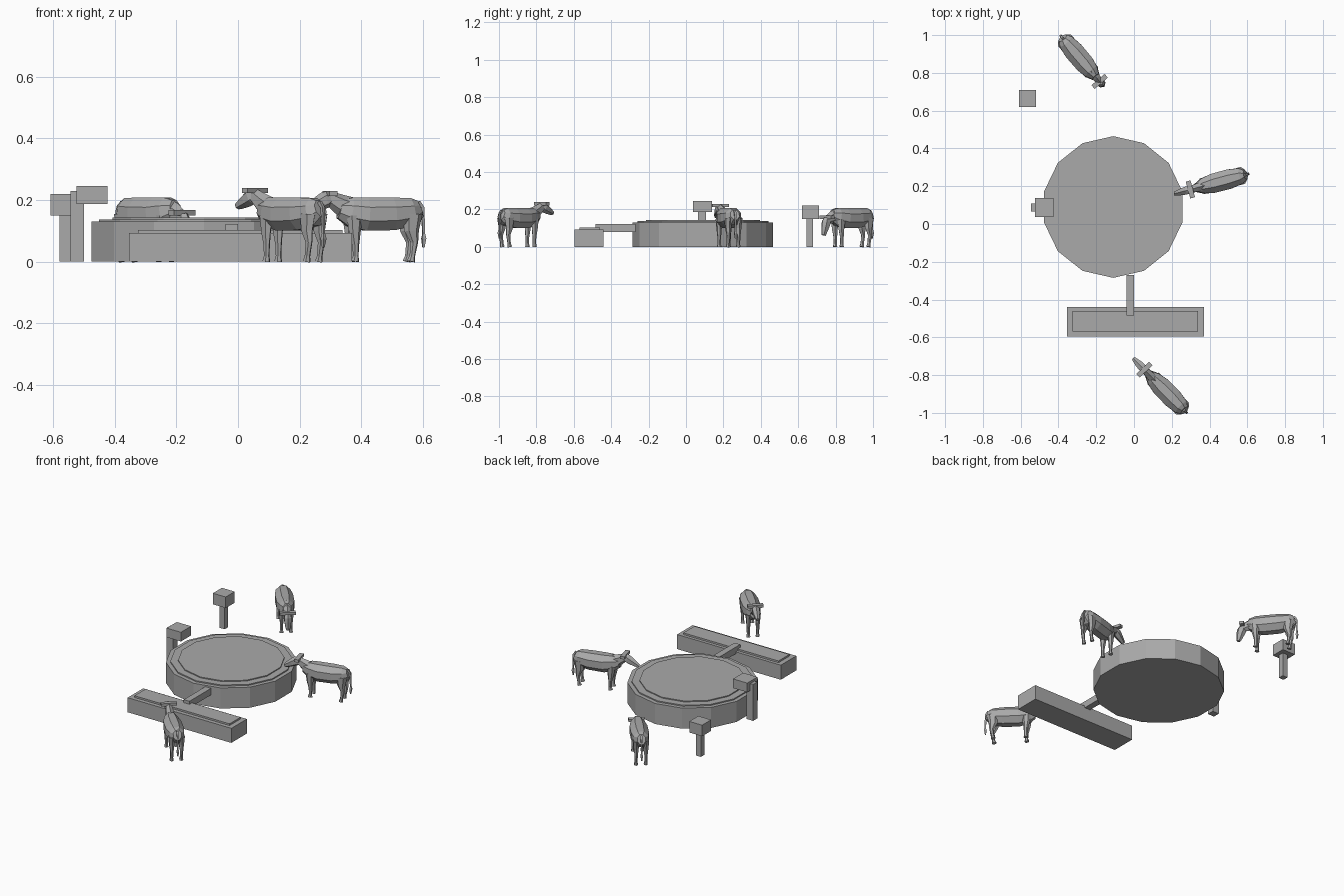
import bpy, bmesh, math
from mathutils import Matrix, Vector

if "Cube" in bpy.data.objects:
    bpy.data.objects.remove(bpy.data.objects["Cube"], do_unlink=True)

grey = bpy.data.materials.new("plain_grey")
grey.use_nodes = True
grey.diffuse_color = (0.4, 0.4, 0.4, 1)
grey.node_tree.nodes["Principled BSDF"].inputs["Base Color"].default_value = (0.4, 0.4, 0.4, 1)


def finish(name, bm, matrix=None):
    bmesh.ops.recalc_face_normals(bm, faces=bm.faces)
    mesh = bpy.data.meshes.new(name)
    bm.to_mesh(mesh)
    bm.free()
    mesh.materials.append(grey)
    obj = bpy.data.objects.new(name, mesh)
    bpy.context.collection.objects.link(obj)
    if matrix:
        obj.matrix_world = matrix
    return obj


def box(name, x, y, z, matrix=None):
    """Box from (min, max) pairs."""
    bm = bmesh.new()
    size = Matrix.Diagonal((x[1] - x[0], y[1] - y[0], z[1] - z[0], 1))
    centre = Vector((sum(x) / 2, sum(y) / 2, sum(z) / 2))
    bmesh.ops.create_cube(bm, size=1, matrix=Matrix.Translation(centre) @ size)
    return finish(name, bm, matrix)


def disc(name, centre, radius, z0, z1, sides):
    bm = bmesh.new()
    place = Matrix.Translation((*centre, (z0 + z1) / 2)) @ Matrix.Rotation(math.pi / 2, 4, "Z")
    spin = Matrix.Rotation(0, 4, "Z")
    bmesh.ops.create_circle(bm, cap_ends=True, segments=sides, radius=radius,
                            matrix=Matrix.Translation((*centre, z0)) @ spin)
    top = bmesh.ops.extrude_face_region(bm, geom=bm.faces[:])
    verts = [v for v in top["geom"] if isinstance(v, bmesh.types.BMVert)]
    bmesh.ops.translate(bm, verts=verts, vec=(0, 0, z1 - z0))
    return finish(name, bm)


def loft(name, path, sides, matrix, side=0):
    """Skin rings along a path of (forward, height, half width, half depth)."""
    bm = bmesh.new()
    fit = 1 / math.cos(math.pi / sides)
    rings = []
    for i, (s, z, w, h) in enumerate(path):
        a, b = path[max(i - 1, 0)], path[min(i + 1, len(path) - 1)]
        along = Vector((b[0] - a[0], 0, b[1] - a[1])).normalized()
        normal = Vector((-along.z, 0, along.x))
        ring = []
        for k in range(sides):
            t = (k + 0.5) * math.tau / sides
            p = Vector((s, side, z)) + normal * (h * fit * math.sin(t))
            p.y += w * fit * math.cos(t)
            ring.append(bm.verts.new(p))
        rings.append(ring)
    for r, q in zip(rings, rings[1:]):
        for k in range(sides):
            n = (k + 1) % sides
            bm.faces.new((r[k], r[n], q[n], q[k]))
    bm.faces.new(rings[0])
    bm.faces.new(rings[-1])
    return finish(name, bm, matrix)


# Round tank with low stepped lid
tank = (-0.11, 0.09)
disc("tank_wall", tank, 0.375, 0, 0.13, 14)
disc("tank_rim", tank, 0.35, 0.13, 0.137, 14)
disc("tank_surface", tank, 0.305, 0.137, 0.143, 14)

# Trough and feed pipe
box("trough", (-0.355, 0.37), (-0.595, -0.44), (0, 0.092))
box("trough_surface", (-0.325, 0.34), (-0.57, -0.46), (0.09, 0.103))
box("feed_pipe", (-0.04, 0), (-0.485, -0.27), (0.08, 0.122))

# Two posts carrying boxes
box("back_post", (-0.58, -0.545), (0.645, 0.68), (0, 0.16))
box("back_post_box", (-0.61, -0.52), (0.62, 0.71), (0.15, 0.22))
box("tank_post", (-0.545, -0.5), (0.065, 0.108), (0, 0.23))
box("tank_post_box", (-0.525, -0.425), (0.037, 0.138), (0.187, 0.245))

BODY = [(-0.14, 0.172, 0.024, 0.028), (-0.115, 0.162, 0.042, 0.045),
        (-0.05, 0.155, 0.052, 0.053), (0.04, 0.154, 0.051, 0.054),
        (0.095, 0.162, 0.04, 0.047), (0.13, 0.17, 0.023, 0.03)]
FRONT_LEG = [(0.085, 0.15, 0.016, 0.024), (0.085, 0.095, 0.012, 0.017),
             (0.082, 0.055, 0.009, 0.01), (0.082, 0.018, 0.008, 0.008),
             (0.084, 0, 0.011, 0.012)]
HIND_LEG = [(-0.108, 0.155, 0.018, 0.03), (-0.106, 0.1, 0.014, 0.021),
            (-0.115, 0.062, 0.009, 0.011), (-0.108, 0.018, 0.008, 0.008),
            (-0.104, 0, 0.011, 0.012)]
TAIL = [(-0.136, 0.194, 0.006, 0.006), (-0.15, 0.175, 0.005, 0.005),
        (-0.154, 0.09, 0.004, 0.004), (-0.154, 0.075, 0.007, 0.007),
        (-0.153, 0.045, 0.003, 0.003)]


def cow(label, x, y, heading, poll, muzzle):
    """Grazing animal; poll and muzzle are (forward, height) of the head ends."""
    m = Matrix.Translation((x, y, 0)) @ Matrix.Rotation(heading, 4, "Z")
    loft(label + "_body", BODY, 8, m)
    loft(label + "_tail", TAIL, 4, m)
    for side, word in ((1, "left"), (-1, "right")):
        loft(f"{label}_front_{word}_leg", FRONT_LEG, 6, m, side * 0.027)
        loft(f"{label}_hind_{word}_leg", HIND_LEG, 6, m, side * 0.028)
    s, z = poll
    loft(label + "_neck", [(0.085, 0.165, 0.027, 0.038),
                           ((0.1 + s) / 2, (0.17 + z) / 2, 0.021, 0.028),
                           (s, z, 0.017, 0.02)], 6, m)
    ds, dz = muzzle[0] - s, muzzle[1] - z
    head = [(-0.1, 0.015, 0.018), (0.15, 0.021, 0.024), (0.45, 0.019, 0.021),
            (0.85, 0.013, 0.014), (1, 0.01, 0.01)]
    loft(label + "_head", [(s + ds * t, z + dz * t, w, h) for t, w, h in head], 6, m)
    # Flat ears and horns in one bar across the poll
    box(label + "_ears", (s - 0.016, s + 0.01), (-0.046, 0.046), (z + 0.006, z + 0.023), m)


cow("tank_cow", 0.455, 0.225, math.radians(195), (0.165, 0.207), (0.247, 0.162))
cow("trough_cow", 0.17, -0.888, math.radians(134.5), (0.167, 0.216), (0.245, 0.18))
cow("grazing_cow", -0.287, 0.878, math.radians(-49.5), (0.165, 0.144), (0.187, 0.062))
